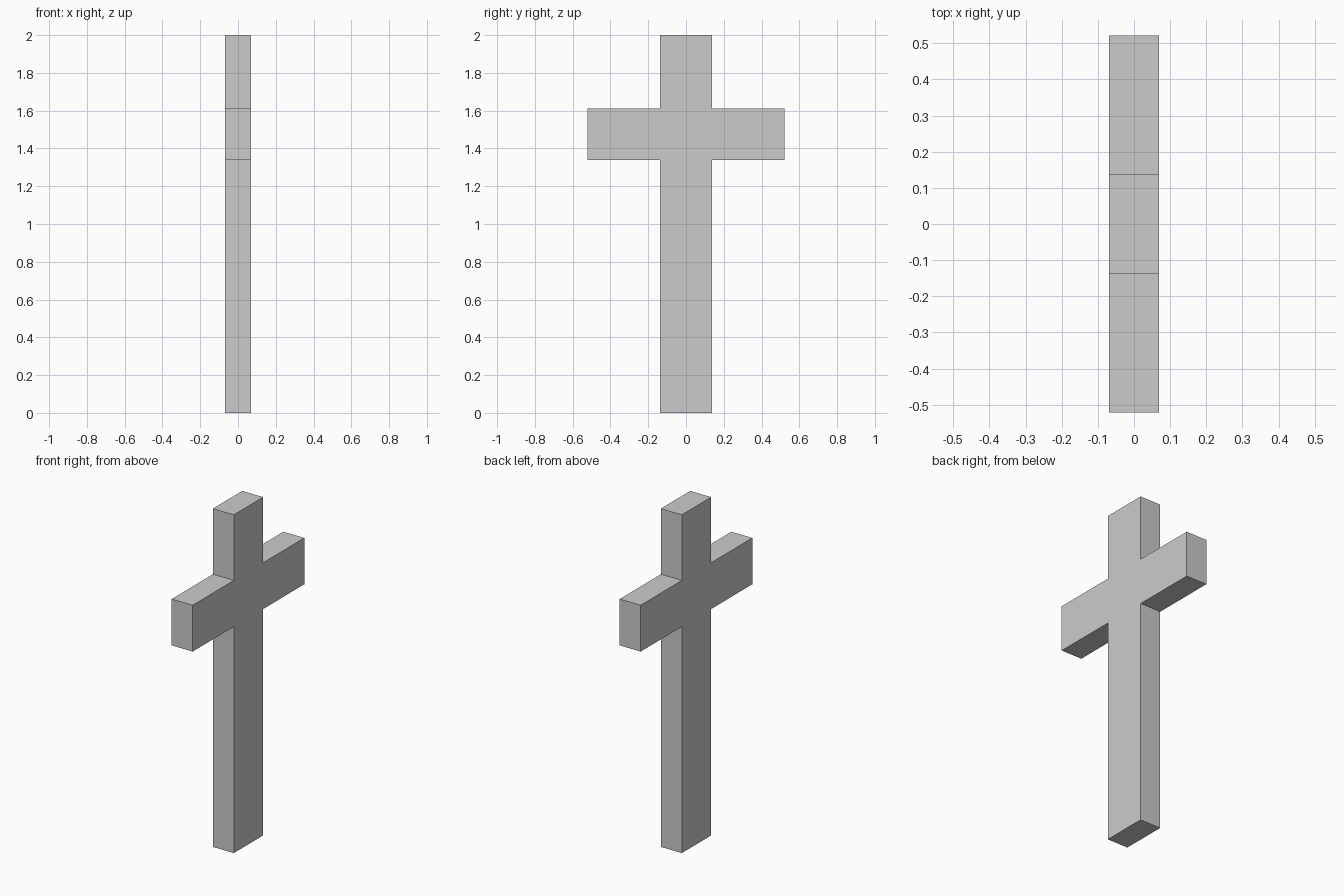
import bpy
import bmesh

if "Cube" in bpy.data.objects:
    bpy.data.objects.remove(bpy.data.objects["Cube"])

THICK = 0.137                 # depth along x
POST, ARM = 0.137, 0.521      # half widths along y
ARM_LOW, ARM_HIGH, TOP = 1.338, 1.612, 2.0

# Right half of the cross outline (y, z), mirrored for the left half
half = [(POST, 0), (POST, ARM_LOW), (ARM, ARM_LOW),
        (ARM, ARM_HIGH), (POST, ARM_HIGH), (POST, TOP)]
outline = half + [(-y, z) for y, z in reversed(half)]

# Extrude the outline into one solid cross
bm = bmesh.new()
face = bm.faces.new([bm.verts.new((-THICK / 2, y, z)) for y, z in outline])
ext = bmesh.ops.extrude_face_region(bm, geom=[face], use_keep_orig=True)
moved = [g for g in ext["geom"] if isinstance(g, bmesh.types.BMVert)]
bmesh.ops.translate(bm, verts=moved, vec=(THICK, 0, 0))
bmesh.ops.recalc_face_normals(bm, faces=bm.faces[:])

mesh = bpy.data.meshes.new("cross")
bm.to_mesh(mesh)
bm.free()
bpy.context.collection.objects.link(bpy.data.objects.new("cross", mesh))
